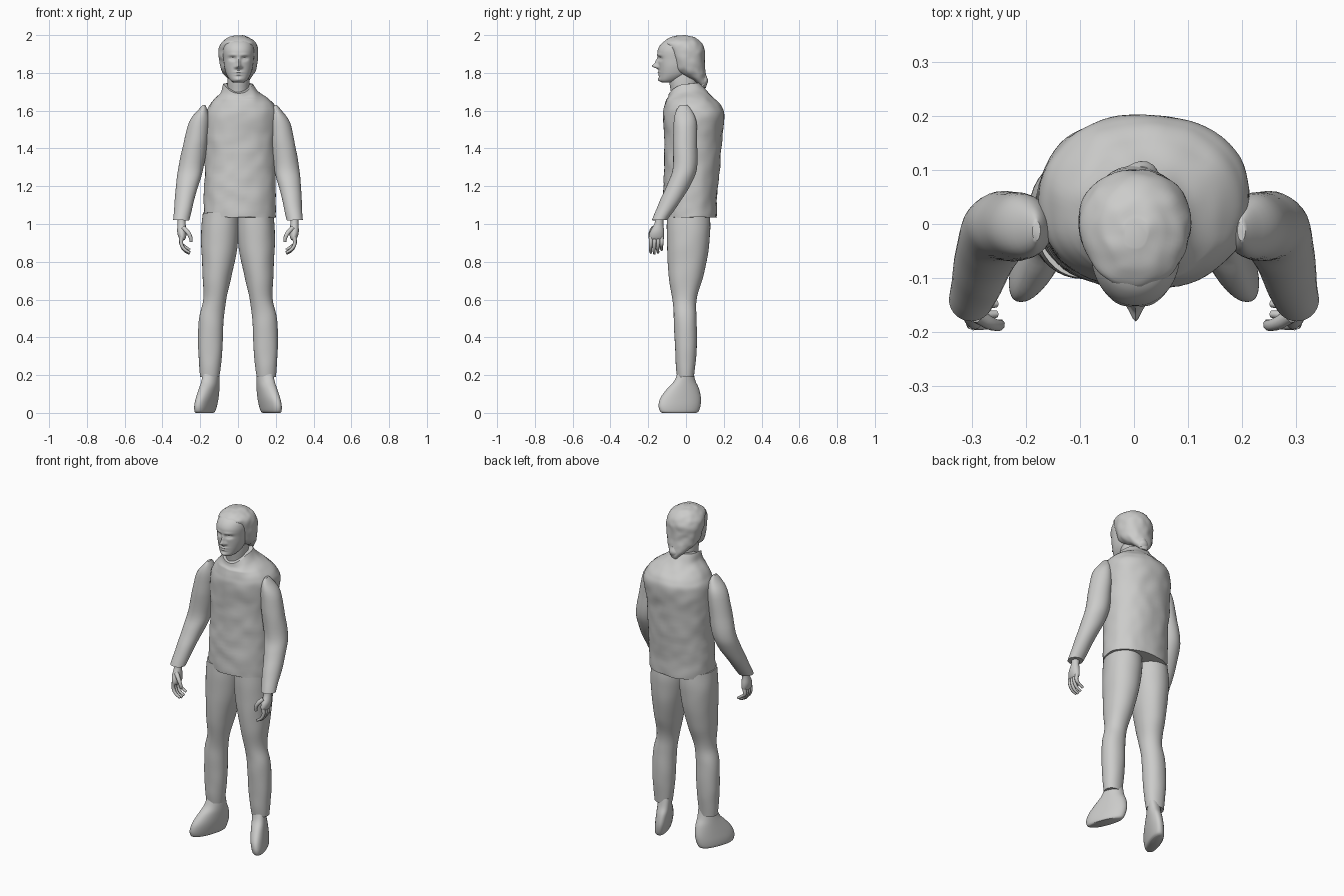
import bpy, bmesh, math
from mathutils import Vector, noise

old = bpy.data.objects.get("Cube")
if old:
    bpy.data.objects.remove(old)

CM = 0.01  # section tables are in hundredths of a unit

grey = bpy.data.materials.new("plain grey")
grey.use_nodes = True
grey.diffuse_color = (0.6, 0.6, 0.59, 1)
grey.node_tree.nodes["Principled BSDF"].inputs["Base Color"].default_value = grey.diffuse_color


def finish(bm, name, angle=50):
    bmesh.ops.recalc_face_normals(bm, faces=bm.faces)
    mesh = bpy.data.meshes.new(name)
    bm.to_mesh(mesh)
    bm.free()
    obj = bpy.data.objects.new(name, mesh)
    bpy.context.collection.objects.link(obj)
    mesh.materials.append(grey)
    bpy.ops.object.select_all(action='DESELECT')
    obj.select_set(True)
    bpy.context.view_layer.objects.active = obj
    bpy.ops.object.shade_smooth_by_angle(angle=math.radians(angle))
    return obj


def smooth_sections(rows, steps):
    """Catmull-Rom interpolation between section rows."""
    rows = [Vector(r) * CM for r in rows]
    out = []
    for i in range(len(rows) - 1):
        a, b = rows[max(i - 1, 0)], rows[i]
        c, d = rows[i + 1], rows[min(i + 2, len(rows) - 1)]
        for k in range(steps):
            t = k / steps
            out.append(b + (c - a) * (t / 2)
                       + (a * 2 - b * 5 + c * 4 - d) * (t * t / 2)
                       + (b * 3 - a - c * 3 + d) * (t ** 3 / 2))
    return out + [rows[-1]]


def loft(name, rows, segs=32, steps=4, power=2.0, warp=None, side=1):
    """Rows are (z, x min, x max, y min, y max); sections are superellipses."""
    bm = bmesh.new()
    rings = []
    for z, xa, xb, ya, yb in smooth_sections(rows, steps):
        ring = []
        for s in range(segs):
            ang = math.tau * s / segs
            cx, sy = math.cos(ang), math.sin(ang)
            x = (xa + xb) / 2 + (xb - xa) / 2 * math.copysign(abs(cx) ** (2 / power), cx)
            y = (ya + yb) / 2 + (yb - ya) / 2 * math.copysign(abs(sy) ** (2 / power), sy)
            p = Vector((x, y, z))
            if warp:
                p = warp(p)
            p.x *= side
            ring.append(bm.verts.new(p))
        rings.append(ring)
    for lo, hi in zip(rings, rings[1:]):
        for s in range(segs):
            n = (s + 1) % segs
            bm.faces.new((lo[s], lo[n], hi[n], hi[s]))
    bm.faces.new(rings[0])
    bm.faces.new(rings[-1])
    return finish(bm, name)


def tube(name, points, radius, side):
    """Tapered round finger along a smooth path."""
    curve = bpy.data.curves.new(name, 'CURVE')
    curve.dimensions = '3D'
    curve.bevel_depth = radius * CM
    curve.bevel_resolution = 2
    curve.use_fill_caps = True
    spline = curve.splines.new('BEZIER')
    spline.bezier_points.add(len(points) - 1)
    for i, (bp, p) in enumerate(zip(spline.bezier_points, points)):
        bp.co = Vector((p[0] * side, p[1], p[2])) * CM
        bp.handle_left_type = bp.handle_right_type = 'AUTO'
        bp.radius = 1 - 0.4 * i / (len(points) - 1)
    spline.resolution_u = 4
    curve.materials.append(grey)
    obj = bpy.data.objects.new(name, curve)
    bpy.context.collection.objects.link(obj)


def ripple(p, amount, scale):
    return p + noise.noise_vector(p * scale) * amount


# Sleeveless top: rippled cloth with the neckline dipped at the front
def cloth(p):
    if p.z > 1.66:
        front = max(0, -p.y / 0.09)
        p.z -= 0.05 * min(1, front) ** 2 * (p.z - 1.66) / 0.08
    return ripple(p, 0.005, 16)


loft("sleeveless_top", [
    (103.5, -18, 20, -12, 16), (115, -18, 20, -12, 16.5), (130, -17.5, 20, -11.5, 18),
    (145, -18, 20.5, -11.5, 19), (157, -17.5, 21.5, -12, 20.5), (162, -15.5, 20, -11.5, 19),
    (166, -12.5, 16.5, -10.5, 15.5), (170, -9, 11, -9.5, 11.5), (174.5, -7.5, 8, -9, 8)],
    segs=64, steps=7, power=2.2, warp=cloth)

loft("neck", [(160, -5, 6, -7, 6), (170, -5.5, 6, -8, 6), (176, -5.5, 6, -9, 6),
              (182, -5, 5.5, -9, 5)])


# Head: facial features pushed out of, or into, the front of the skull
FEATURES = [  # x, z, width, height, depth
    (0, 183.5, 1.1, 1.0, 3.0), (0, 185.5, 0.8, 1.8, 1.6),      # nose
    (1.5, 183, 0.7, 0.6, 0.7),                                 # nostrils
    (3.2, 187.6, 1.5, 0.9, -1.4), (3.2, 187.4, 0.8, 0.4, 0.6),  # sockets, eyes
    (3, 189.5, 2, 0.6, 0.5),                                   # brow
    (0, 180.4, 1.8, 0.4, 0.8), (0, 179, 1.5, 0.4, 0.7),        # lips
    (0, 176.5, 1.5, 0.9, 0.8)]                                 # chin


def face(p):
    if p.y < -0.05:
        for x, z, w, h, d in FEATURES:
            u = (abs(p.x - 0.003) / CM - x) / w
            v = (p.z / CM - z) / h
            p.y -= d * CM * math.exp(-(u * u + v * v) / 1.4)
    return p


loft("head", [
    (174.8, -2, 2.6, -12.5, -8), (176, -4, 4.6, -14, -4), (179, -6, 6.6, -14.2, 1),
    (183, -7.2, 7.8, -14.4, 3), (187, -7.7, 8.3, -14.8, 5), (192, -8, 8.6, -15, 6),
    (196, -7, 7.6, -12.5, 5.5), (198.5, -4, 4.6, -8, 3)],
    segs=112, steps=9, power=2.15, warp=face)


# Hair: swept back and gathered into a point at the nape
def strands(p):
    return ripple(p, 0.004, 28)


loft("hair", [
    (172, -1, 3, 7.5, 10.5), (175, -3.5, 5, 5, 11), (178.5, -7, 7.7, -2, 10.8),
    (182, -9, 9.6, -6.5, 10), (187, -10, 10.5, -8.5, 10), (192, -10.2, 10.7, -9.8, 10),
    (196, -8.8, 9.4, -11.8, 8), (198.7, -5.5, 6, -8.5, 5), (199.8, -2, 2.5, -4.5, 1)],
    segs=56, steps=6, power=2.1, warp=strands)
loft("hair_knob", [(173, -1, 4, 7, 10.5), (176, -2, 4.6, 7, 11.5), (179, -1, 4, 6, 10.8)],
     segs=16, warp=strands)

# Limbs, built once and mirrored
for side, label in ((1, "left"), (-1, "right")):
    def shoulder_shift(p):
        # The shoulders sit slightly toward the left side
        p.x += side * 0.016 * max(0, p.z - 1.05)
        return ripple(p, 0.003, 12)

    def turned_out(p):
        p.x -= 0.35 * (p.y + 0.02)
        p.z = max(p.z, 0)
        return p

    loft(label + "_sleeve", [
        (102, 25.8, 34.2, -18, -10), (112, 23.5, 33.6, -14, -3), (122, 20.7, 32.8, -9.5, 3),
        (130, 18.5, 32, -7, 5.8), (142, 17, 29.5, -7, 5.8), (154, 16, 26.7, -6.5, 5.5),
        (160, 17, 22.2, -5, 3), (163, 18.3, 19.8, -3, 0.5)], warp=shoulder_shift, side=side)

    loft(label + "_trouser_leg", [
        (19, 10, 20, -4.6, 4.3), (26, 9, 20.6, -5.5, 5), (36, 8, 21.2, -6, 5.7),
        (50, 7.6, 20.6, -6.5, 5.6), (60, 6.2, 18.4, -7.2, 5.5), (72, 3.5, 18.7, -9, 9),
        (85, 0.8, 19.2, -10, 11.8), (96, -0.5, 19.5, -10.2, 12.8),
        (106, -0.5, 18.5, -10, 12.5)],
        segs=40, steps=5, power=2.1, warp=lambda p: ripple(p, 0.003, 10), side=side)

    loft(label + "_shoe", [
        (0, 14, 20.5, -12.5, 5.5), (1, 13, 21, -13.8, 6.8), (4, 12.2, 21, -14.5, 7.7),
        (8, 11.5, 20.5, -13.5, 7.9), (13, 11, 19.8, -9.8, 6.8), (17, 10.8, 19.3, -6.2, 5),
        (22, 10.7, 18.8, -4.2, 3.8)], power=2.2, warp=turned_out, side=side)

    # Hand: flat palm with curled fingers and an inward thumb
    loft(label + "_palm", [
        (104, 27.7, 32, -16, -11.8), (100, 27.7, 32, -16.8, -12), (96, 27.3, 32.2, -19, -11.6),
        (93, 27.5, 31.5, -19.6, -11.8), (91.5, 28.3, 30.5, -19, -12.5)],
        segs=20, side=side)
    for i, finger in enumerate(("index", "middle", "ring", "little")):
        y = -18.6 + 1.9 * i
        drop = (0.5, 0, 0.6, 2)[i]
        tube(f"{label}_{finger}_finger",
             [(29.8, y, 93), (30, y, 89.5), (28.2, y - 0.2, 86 + drop),
              (25.5, y, 84.3 + drop)], 1.15, side)
    tube(label + "_thumb", [(29, -17, 98), (26.5, -18.5, 95.5), (25, -18.8, 92.5),
                            (24.8, -18.5, 90.5)], 1.4, side)
